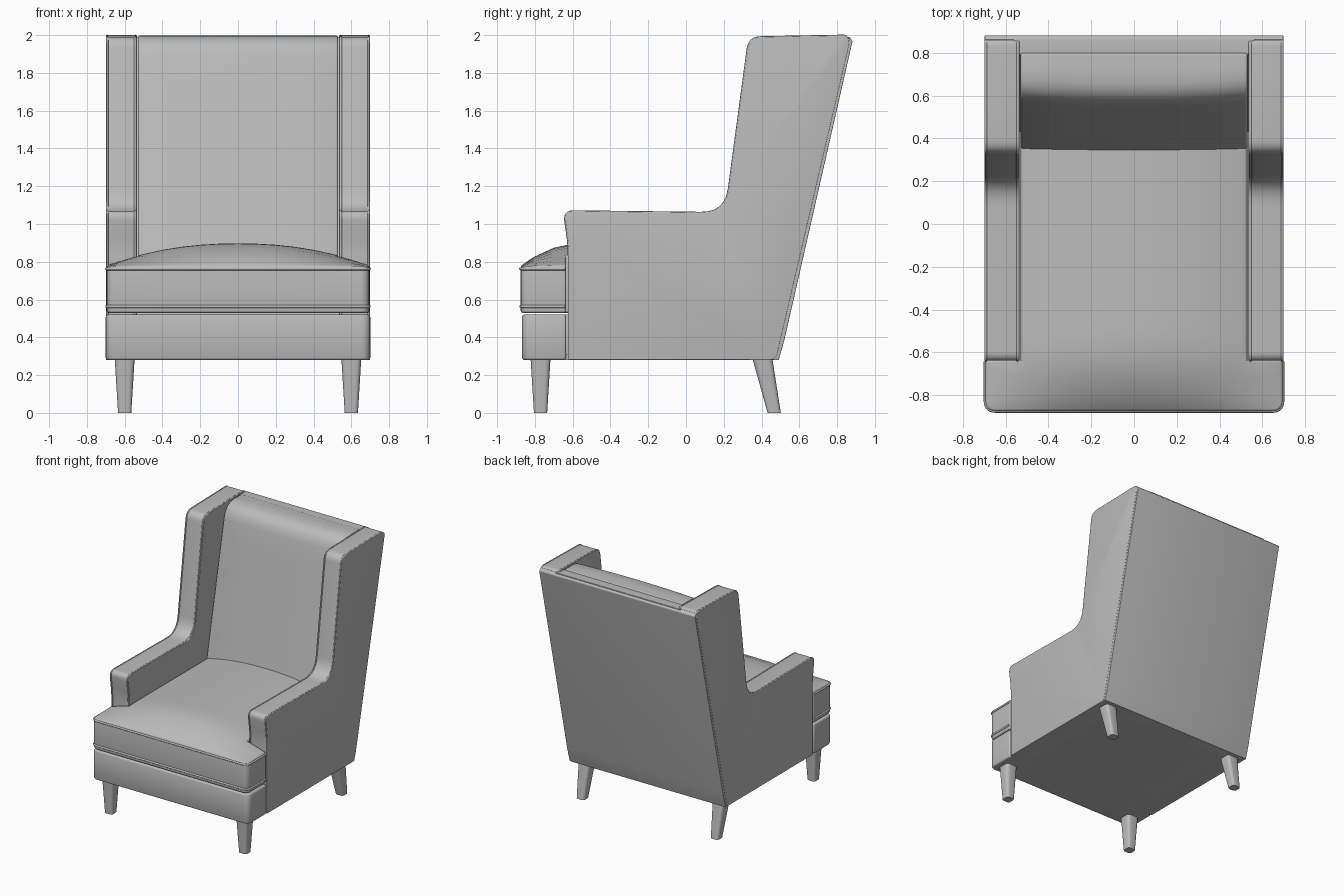
import bpy, bmesh, math
from mathutils import Vector

if "Cube" in bpy.data.objects:
    bpy.data.objects.remove(bpy.data.objects["Cube"])

GREY = (0.5, 0.5, 0.5, 1)
fabric = bpy.data.materials.new("grey upholstery")
fabric.use_nodes = True
fabric.diffuse_color = GREY
fabric.node_tree.nodes["Principled BSDF"].inputs["Base Color"].default_value = GREY


def rounded(points, steps=6):
    """Turn (u, v, corner size) points into a closed outline with soft corners."""
    out = []
    for i, (u, v, r) in enumerate(points):
        p = Vector((u, v))
        if r == 0:
            out.append(p)
            continue
        a = p + (Vector(points[i - 1][:2]) - p).normalized() * r
        b = p + (Vector(points[(i + 1) % len(points)][:2]) - p).normalized() * r
        for k in range(steps + 1):
            t = k / steps
            out.append(a * (1 - t) ** 2 + p * 2 * t * (1 - t) + b * t * t)
    return out


def place(axis, p, d):
    return Vector((d, p.x, p.y)) if axis == "X" else Vector((p.x, p.y, d))


def finish(name, bm):
    bmesh.ops.recalc_face_normals(bm, faces=bm.faces)
    mesh = bpy.data.meshes.new(name)
    bm.to_mesh(mesh)
    bm.free()
    mesh.materials.append(fabric)
    obj = bpy.data.objects.new(name, mesh)
    bpy.context.collection.objects.link(obj)
    bpy.ops.object.select_all(action="DESELECT")
    obj.select_set(True)
    bpy.context.view_layer.objects.active = obj
    bpy.ops.object.shade_smooth_by_angle(angle=math.radians(35))
    return obj


def prism(name, outline, axis, lo, hi, rim, cuts=0, shape=None):
    """Extrude an outline, round its rims, optionally slice it and reshape it."""
    bm = bmesh.new()
    base = bm.faces.new([bm.verts.new(place(axis, p, lo)) for p in outline])
    ext = bmesh.ops.extrude_face_region(bm, geom=[base])["geom"]
    cap = next(g for g in ext if isinstance(g, bmesh.types.BMFace))
    bmesh.ops.translate(bm, verts=cap.verts, vec=place(axis, Vector((0, 0)), hi - lo))
    bmesh.ops.recalc_face_normals(bm, faces=bm.faces)
    if rim:
        edges = list(set(cap.edges) | set(base.edges))
        bmesh.ops.bevel(bm, geom=edges, offset=rim, segments=4, profile=0.5,
                        affect="EDGES", clamp_overlap=True)
    for i in range(1, cuts):
        f = -0.9 + 1.8 * i / cuts
        for normal in ((1, 0, 0), (0, 1, 0)):
            bmesh.ops.bisect_plane(bm, geom=bm.verts[:] + bm.edges[:] + bm.faces[:],
                                   plane_co=Vector(normal) * f, plane_no=normal)
    if shape:
        for v in bm.verts:
            shape(v.co)
    return finish(name, bm)


def piping(name, points, closed=False, radius=0.007):
    curve = bpy.data.curves.new(name, "CURVE")
    curve.dimensions = "3D"
    curve.bevel_depth = radius
    curve.bevel_resolution = 2
    spline = curve.splines.new("POLY")
    spline.points.add(len(points) - 1)
    for sp, p in zip(spline.points, points):
        sp.co = (*p, 1)
    spline.use_cyclic_u = closed
    curve.materials.append(fabric)
    bpy.context.collection.objects.link(bpy.data.objects.new(name, curve))


# Arms with wings, one closed side panel each
side = rounded([(-0.62, 0.28, 0), (-0.62, 0.88, 0.05), (-0.645, 1.07, 0.05),
                (0.21, 1.06, 0.13), (0.335, 1.99, 0.06), (0.86, 2.0, 0.03),
                (0.865, 1.955, 0.015), (0.475, 0.28, 0.03)])
seam = [p for p in side if p.x < 0.85 and not (p.y < 0.5 and p.x > 0)]
for s, label in ((1, "left"), (-1, "right")):
    lo, hi = sorted((s * 0.535, s * 0.7))
    prism(label + "_arm_and_wing", side, "X", lo, hi, 0.022)
    for x, edge in ((0.692, "outer"), (0.545, "inner")):
        piping(f"{label}_{edge}_piping",
               [place("X", p, s * x) + Vector((0, 0, -0.003 if p.y > 1 else 0))
                for p in seam], radius=0.006)

# Leaning back: full width rear panel, inner frame and soft cushion
rear = rounded([(0.46, 0.28, 0), (0.86, 1.99, 0.008), (0.882, 1.97, 0.008),
                (0.515, 0.36, 0.06), (0.49, 0.28, 0)])
prism("back_panel", rear, "X", -0.698, 0.698, 0.006)
frame = rounded([(0.38, 0.3, 0), (0.79, 1.99, 0.01), (0.872, 1.99, 0.01), (0.475, 0.3, 0)])
prism("back_frame", frame, "X", -0.56, 0.56, 0)


def plump_back(co):
    if co.y < 0.33 + (co.z - 0.8) * 0.22 + 0.09:
        co.y -= 0.02 * (1 - (co.x / 0.53) ** 2)


cushion = rounded([(0.345, 0.8, 0.05), (0.595, 2.0, 0.12), (0.805, 1.995, 0.02),
                   (0.54, 0.8, 0.02)])
prism("back_cushion", cushion, "X", -0.53, 0.53, 0.045, cuts=10, shape=plump_back)


# T-shaped base and seat cushion
def t_outline(front, wide, narrow, back, r):
    half = [(wide, front, r), (wide, -0.635, 0.015), (narrow, -0.635, 0), (narrow, back, 0)]
    return rounded(half + [(-x, y, c) for x, y, c in reversed(half)])


def bulge_base(co):
    k = 0.012 * (1 - ((co.z - 0.4) / 0.12) ** 2)
    if co.y < -0.6:
        co.x += math.copysign(k, co.x) * min(1, abs(co.x) / 0.7)
    if co.y < -0.8:
        co.y -= k


prism("seat_base", t_outline(-0.866, 0.698, 0.55, 0.47, 0.05), "Z", 0.28, 0.52, 0.035,
      cuts=10, shape=bulge_base)
prism("underside", rounded([(-0.68, -0.84, 0.04), (0.68, -0.84, 0.04),
                            (0.68, 0.475, 0), (-0.68, 0.475, 0)]), "Z", 0.28, 0.31, 0)


def crown(co):
    t = min(1, max(0, (co.y + 0.88) / 0.32))
    rise = 0.125 * max(0, 1 - abs(co.x / 0.71) ** 2.2) * (1 - (1 - t) ** 2)
    co.z += rise * (co.z - 0.53) / 0.25


seat = t_outline(-0.875, 0.695, 0.53, 0.42, 0.05)
prism("seat_cushion", seat, "Z", 0.53, 0.775, 0.022, cuts=18, shape=crown)
rim = [p for p in seat if p.y < -0.64]
rim = [p for p in rim if p.x < 0][::1] + [p for p in rim if p.x > 0]
for z, label in ((0.763, "top"), (0.563, "bottom")):
    piping(f"seat_{label}_piping", [place("Z", p, z) for p in rim], radius=0.008)


# Tapered legs, rear pair raked backwards
def leg(name, x, y_top, y_foot):
    bm = bmesh.new()
    bmesh.ops.create_cube(bm, size=1)
    bmesh.ops.bevel(bm, geom=[e for e in bm.edges
                              if abs(e.verts[0].co.z - e.verts[1].co.z) > 0.5],
                    offset=0.25, segments=4, profile=0.5, affect="EDGES")
    for v in bm.verts:
        t = v.co.z + 0.5
        w = 0.07 + 0.035 * t
        v.co = Vector((x + v.co.x * w, y_foot + (y_top - y_foot) * t + v.co.y * w, 0.285 * t))
    finish(name, bm)


for s, label in ((1, "left"), (-1, "right")):
    leg(f"front_{label}_leg", s * 0.6, -0.77, -0.77)
    leg(f"rear_{label}_leg", s * 0.6, 0.405, 0.467)
